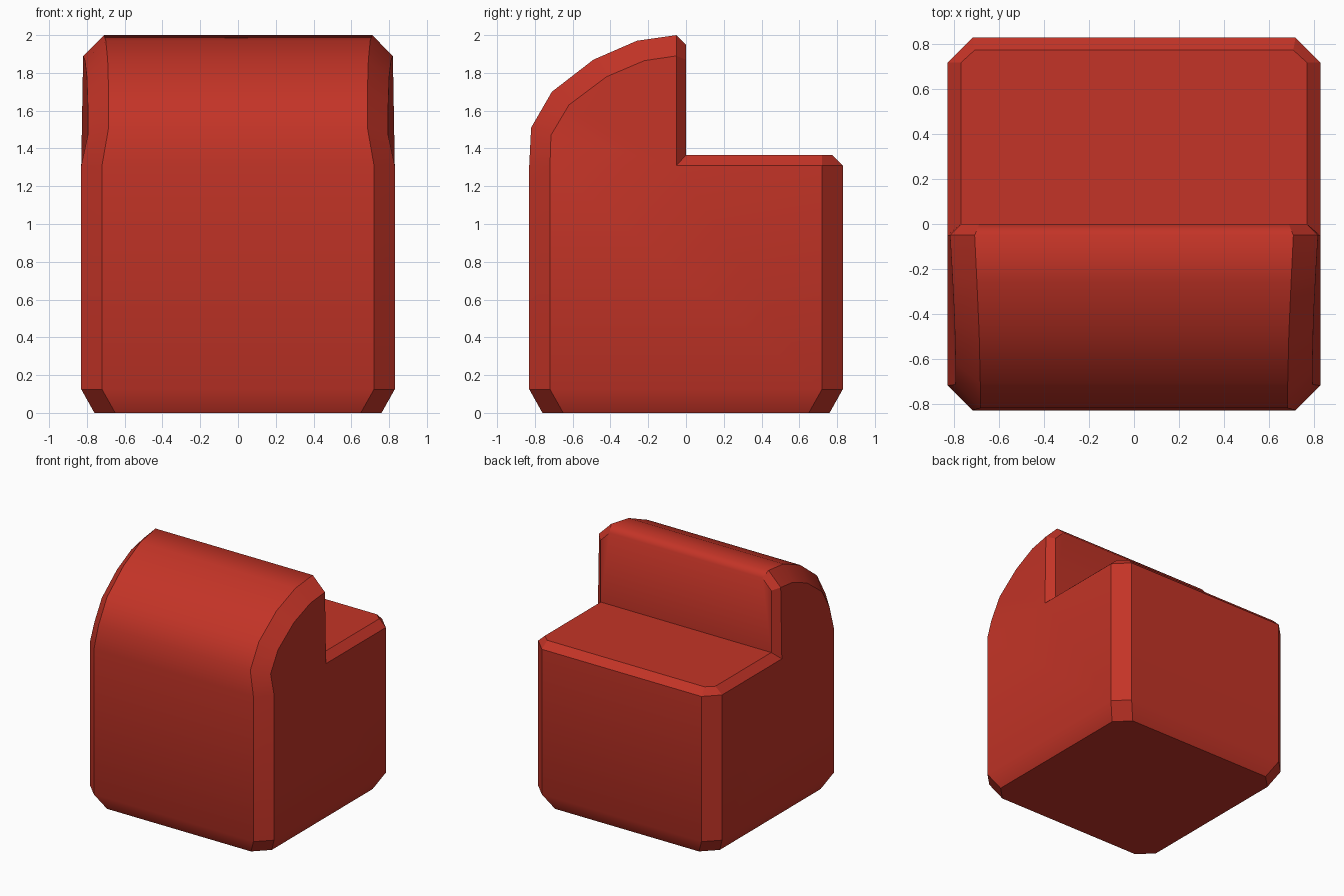
import bpy, bmesh, math

if "Cube" in bpy.data.objects:
    bpy.data.objects.remove(bpy.data.objects["Cube"])

red = bpy.data.materials.new("red")
red.diffuse_color = (0.55, 0.034, 0.02, 1)
red.use_nodes = True
red.node_tree.nodes["Principled BSDF"].inputs["Base Color"].default_value = red.diffuse_color

# Right half of each cross row: centre strip edge, optional mid point, side face edge
rows = [
    [(.65, -.76, 0), (.76, -.65, 0)],
    [(.72, -.83, .125), (.83, -.72, .125)],
    [(.72, -.83, 1.31), (.83, -.72, 1.31)],
    [(.685, -.82, 1.51), (.795, -.715, 1.47)],
    [(.685, -.71, 1.70), (.795, -.62, 1.63)],
    [(.69, -.49, 1.87), (.80, -.42, 1.78)],
    [(.70, -.26, 1.97), (.81, -.22, 1.865)],
    [(.71, -.05, 2.0), (.82, -.05, 1.89)],
    [(.69, 0, 1.95), (.77, 0, 1.87), (.82, -.05, 1.89)],
    [(.77, 0, 1.365), (.83, -.05, 1.31)],
    [(.71, .775, 1.365), (.77, .72, 1.365), (.83, .72, 1.31)],
    [(.72, .83, 1.31), (.83, .72, 1.31)],
    [(.72, .83, .125), (.83, .72, .125)],
    [(.65, .76, 0), (.76, .65, 0)],
]
rows = [r if len(r) == 3 else [r[0], r[0], r[1]] for r in rows]

bm = bmesh.new()
cache = {}


def vert(p, side):
    key = (round(p[0] * side, 4), p[1], p[2])
    if key not in cache:
        cache[key] = bm.verts.new(key)
    return cache[key]


def face(vs):
    vs = list(dict.fromkeys(vs))
    if len(vs) > 2:
        bm.faces.new(vs)


# Centre strip and edge chamfers, wrapped all the way round the profile
grid = [[vert(p, -1) for p in reversed(r)] + [vert(p, 1) for p in r] for r in rows]
for i, a in enumerate(grid):
    b = grid[(i + 1) % len(grid)]
    for j in range(5):
        face([a[j], a[j + 1], b[j + 1], b[j]])

# Side walls: bottom chamfer, lower block, and a fan under the curved top
for col in (0, 5):
    s = [r[col] for r in grid]
    face([s[0], s[1], s[12], s[13]])
    face([s[1], s[2], s[9], s[11], s[12]])
    for i in range(2, 7):
        face([s[9], s[i], s[i + 1]])

bmesh.ops.recalc_face_normals(bm, faces=bm.faces[:])

# Smooth curve and rounded crest, crisp chamfers everywhere else
crest = [{grid[i][2], grid[i][3]} for i in (7, 8)]
for f in bm.faces:
    f.smooth = True
for e in bm.edges:
    e.smooth = e.calc_face_angle(0) < math.radians(30) or set(e.verts) in crest

mesh = bpy.data.meshes.new("stepped_block")
bm.to_mesh(mesh)
bm.free()
mesh.materials.append(red)
block = bpy.data.objects.new("stepped_block", mesh)
bpy.context.collection.objects.link(block)
